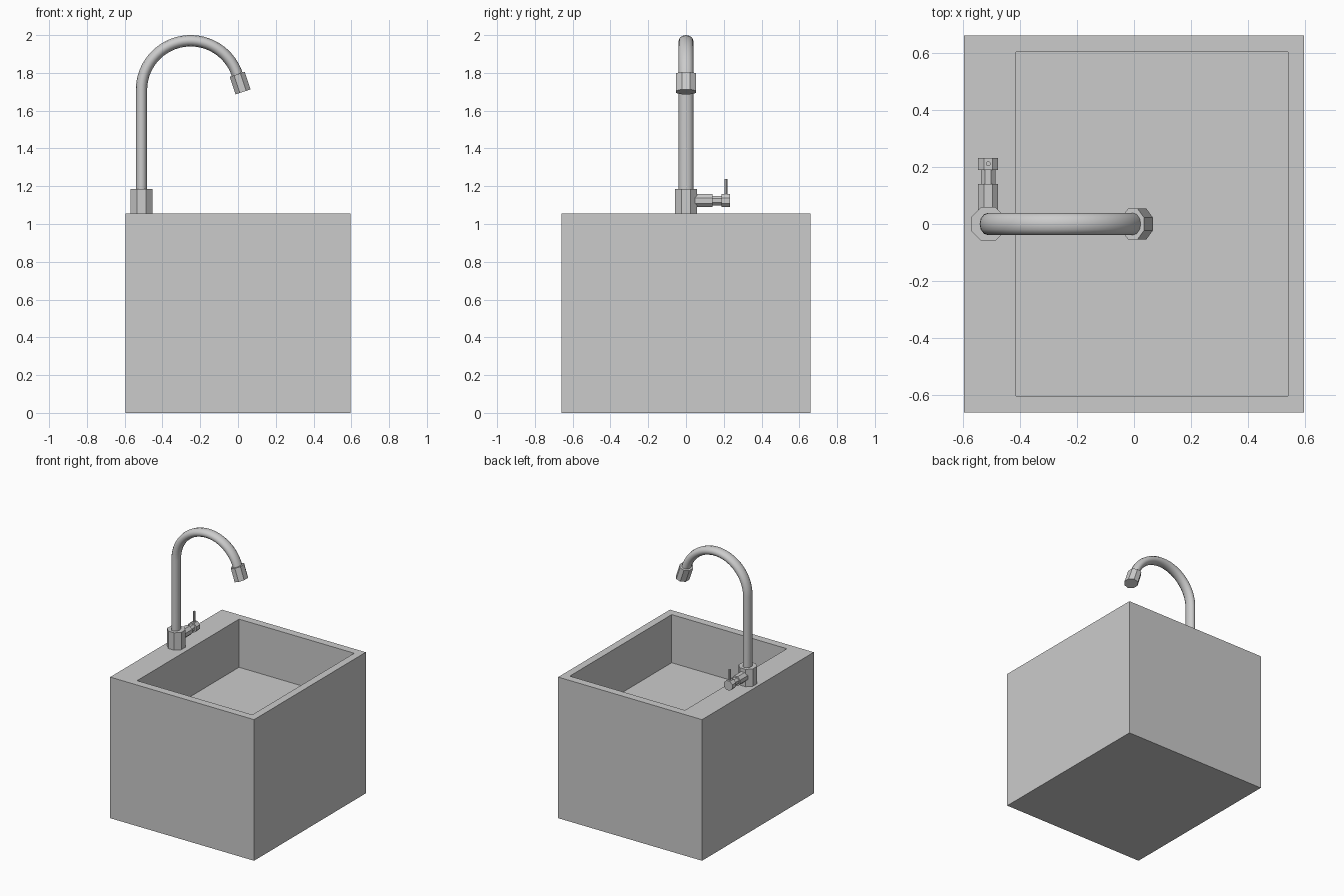
import bpy, bmesh
from math import radians, cos, sin, pi
from mathutils import Vector, Matrix

cube = bpy.data.objects.get("Cube")
if cube:
    bpy.data.objects.remove(cube, do_unlink=True)

grey = bpy.data.materials.new("light_grey")
colour = (0.6, 0.6, 0.6, 1)
grey.diffuse_color = colour
grey.use_nodes = True
grey.node_tree.nodes["Principled BSDF"].inputs["Base Color"].default_value = colour


def add_object(name, bm):
    mesh = bpy.data.meshes.new(name)
    bm.to_mesh(mesh)
    bm.free()
    mesh.materials.append(grey)
    obj = bpy.data.objects.new(name, mesh)
    bpy.context.collection.objects.link(obj)
    return obj


def prism(name, start, end, half_x, half_y, sides=8):
    """Flat-sided cylinder from start to end, given its half widths across flats."""
    start, end = Vector(start), Vector(end)
    axis = end - start
    k = 1 / cos(pi / sides)
    side = Vector((0, 1, 0)) if abs(axis.y) < 1e-6 else Vector((0, 0, 1))
    z = axis.normalized()
    x = side.cross(z)
    frame = Matrix((x, side, z)).transposed().to_4x4()
    bm = bmesh.new()
    bmesh.ops.create_cone(bm, cap_ends=True, segments=sides, radius1=k, radius2=k, depth=1)
    bm.transform(Matrix.Rotation(pi / sides, 4, 'Z'))
    bm.transform(Matrix.Translation((start + end) / 2) @ frame
                 @ Matrix.Diagonal((half_x, half_y, axis.length, 1)))
    return add_object(name, bm)


# Basin block: a box whose top is inset and pushed down
top, floor = 1.055, 0.695
bm = bmesh.new()
bmesh.ops.create_cube(bm, size=1)
bm.transform(Matrix.Translation((0, 0, top / 2)) @ Matrix.Diagonal((1.19, 1.32, top, 1)))
lid = max(bm.faces, key=lambda f: f.calc_center_median().z)
bmesh.ops.inset_individual(bm, faces=[lid], thickness=0.06)
for v in lid.verts:
    v.co.x = 0.54 if v.co.x > 0 else -0.413
    v.co.y = 0.602 if v.co.y > 0 else -0.602
well = bmesh.ops.extrude_discrete_faces(bm, faces=[lid])["faces"][0]
for v in well.verts:
    v.co.z = floor
bmesh.ops.recalc_face_normals(bm, faces=bm.faces)
add_object("basin", bm)

# Tap base
px = -0.511
prism("tap_base", (px, 0, top), (px, 0, 1.185), 0.059, 0.059)

# Gooseneck pipe: straight riser and arc, slightly wider sideways
radius, cz, stop = 0.26, 1.71, radians(18.5)
cx = px + radius
path = [(px, 0, 1.1)]
steps = 28
for i in range(steps + 1):
    a = pi + (stop - pi) * i / steps
    path.append((cx + radius * cos(a), 0, cz + radius * sin(a)))
curve = bpy.data.curves.new("gooseneck", 'CURVE')
curve.dimensions = '3D'
curve.bevel_depth = 0.03
curve.bevel_resolution = 4
curve.use_fill_caps = True
spline = curve.splines.new('POLY')
spline.points.add(len(path) - 1)
for point, co in zip(spline.points, path):
    point.co = (*co, 1)
temp = bpy.data.objects.new("gooseneck_path", curve)
bpy.context.collection.objects.link(temp)
bpy.context.view_layer.update()
bm = bmesh.new()
bm.from_mesh(temp.to_mesh())
bm.transform(Matrix.Diagonal((1, 1.3, 1, 1)))
bpy.data.objects.remove(temp, do_unlink=True)
pipe = add_object("gooseneck_pipe", bm)
bpy.context.view_layer.objects.active = pipe
pipe.select_set(True)
bpy.ops.object.shade_smooth_by_angle(angle=radians(50))

# Spout nozzle, in line with the end of the arc
tip = Vector(path[-1])
down = Vector((sin(stop), 0, -cos(stop)))
prism("spout_nozzle", tip, tip + down * 0.098, 0.042, 0.054)

# Valve behind the base: body, neck, knob and upright lever
hz = 1.124
for name, y0, y1, r in (("valve_body", 0.03, 0.14, 0.035),
                        ("valve_neck", 0.14, 0.189, 0.025),
                        ("valve_knob", 0.189, 0.232, 0.035)):
    prism(name, (px, y0, hz), (px, y1, hz), r, r)
prism("valve_lever", (px, 0.211, hz), (px, 0.211, 1.237), 0.008, 0.008)
